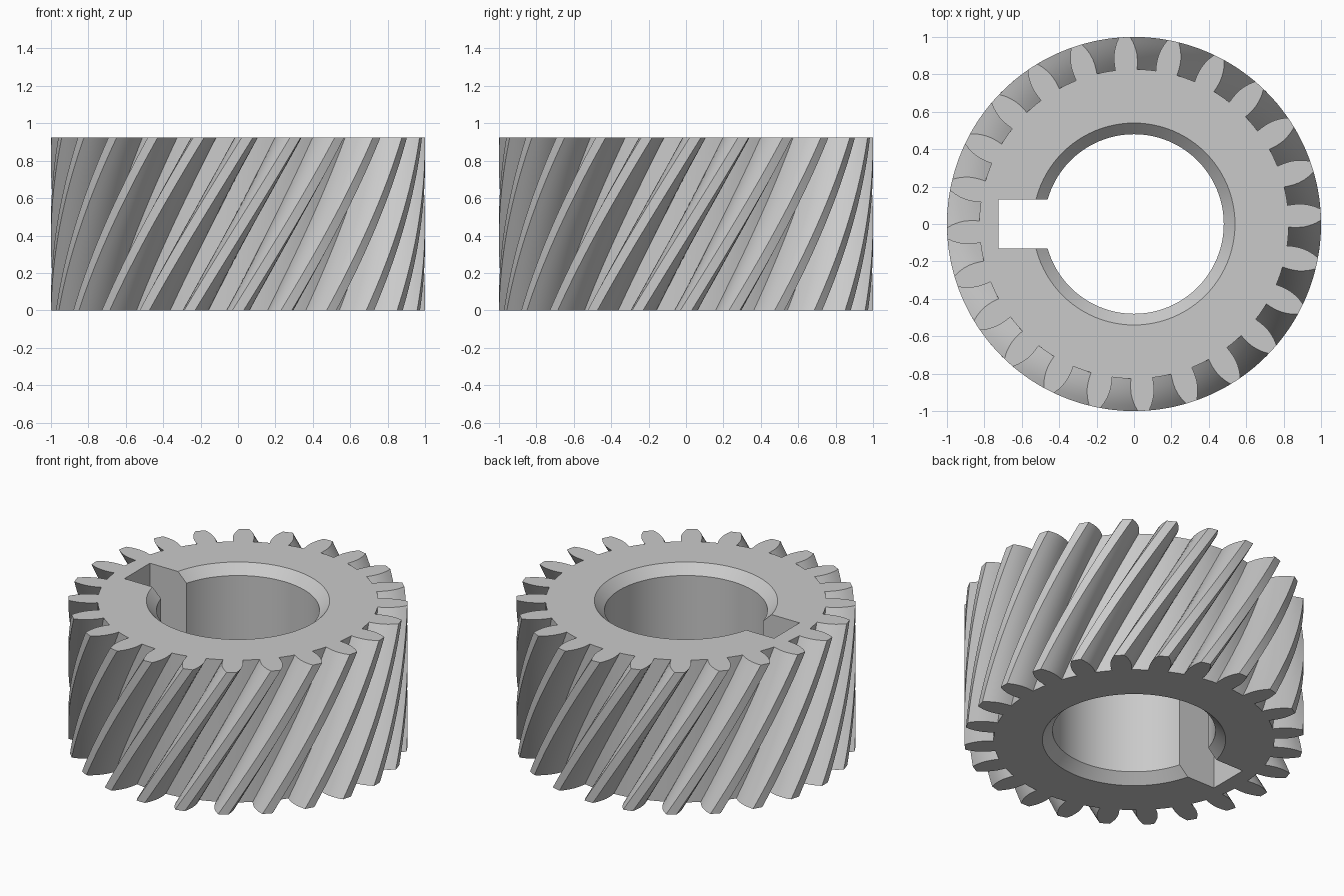
import bpy, bmesh
from math import cos, sin, pi, radians

old = bpy.data.objects.get("Cube")
if old:
    bpy.data.objects.remove(old, do_unlink=True)

HEIGHT = 0.925
TEETH = 24
TWIST = radians(32.9)
BORE, CHAMFER = 0.48, 0.06
LAYERS = 24


def loft(name, rings):
    """Skin a stack of equal rings and cap both ends."""
    bm = bmesh.new()
    loops = [[bm.verts.new(p) for p in ring] for ring in rings]
    n = len(loops[0])
    for low, high in zip(loops, loops[1:]):
        for i in range(n):
            j = (i + 1) % n
            bm.faces.new((low[i], low[j], high[j], high[i]))
    bm.faces.new(loops[0][::-1])
    bm.faces.new(loops[-1])
    bmesh.ops.recalc_face_normals(bm, faces=bm.faces)
    mesh = bpy.data.meshes.new(name)
    bm.to_mesh(mesh)
    bm.free()
    obj = bpy.data.objects.new(name, mesh)
    bpy.context.collection.objects.link(obj)
    return obj


def circle(r, z, n=96):
    return [(r * cos(2 * pi * i / n), r * sin(2 * pi * i / n), z) for i in range(n)]


# Tooth flank: (radius, half width) from root to tip
flank = [(0.827, 0.058), (0.85, 0.061), (0.88, 0.0625), (0.91, 0.061),
         (0.94, 0.055), (0.97, 0.045), (1.0, 0.03)]
tooth = [(r, -w / r) for r, w in flank] + [(1.0, 0)]
tooth += [(r, w / r) for r, w in reversed(flank)]
root = flank[0][0]
pitch = 2 * pi / TEETH
tooth += [(root, pitch * f) for f in (0.42, 0.5, 0.58)]


def gear_ring(t):
    return [(r * cos(a + k * pitch + t * TWIST), r * sin(a + k * pitch + t * TWIST), t * HEIGHT)
            for k in range(TEETH) for r, a in tooth]


# Helical gear body
gear = loft("helical_gear", [gear_ring(i / LAYERS) for i in range(LAYERS + 1)])

# Chamfered bore cutter
bore = loft("bore_cutter", [circle(BORE + 2 * CHAMFER, -CHAMFER),
                            circle(BORE, CHAMFER),
                            circle(BORE, HEIGHT - CHAMFER),
                            circle(BORE + 2 * CHAMFER, HEIGHT + CHAMFER)])

# Keyway cutter
x0, x1, half = -0.725, -0.2, 0.131
keyway = loft("keyway_cutter", [[(x0, -half, z), (x1, -half, z), (x1, half, z), (x0, half, z)]
                                for z in (-0.1, HEIGHT + 0.1)])

# Cut the bore and the keyway
bpy.ops.object.select_all(action='DESELECT')
bpy.context.view_layer.objects.active = gear
gear.select_set(True)
for cutter in (bore, keyway):
    cutter.hide_render = True
    mod = gear.modifiers.new(cutter.name, 'BOOLEAN')
    mod.operation = 'DIFFERENCE'
    mod.solver = 'EXACT'
    mod.object = cutter
    bpy.ops.object.modifier_apply(modifier=mod.name)
    bpy.data.objects.remove(cutter, do_unlink=True)

# Plain grey metal
grey = bpy.data.materials.new("grey_metal")
grey.use_nodes = True
colour = (0.59, 0.59, 0.59, 1)
grey.diffuse_color = colour
grey.node_tree.nodes["Principled BSDF"].inputs["Base Color"].default_value = colour
gear.data.materials.clear()
gear.data.materials.append(grey)

bpy.ops.object.shade_smooth_by_angle(angle=radians(25))
